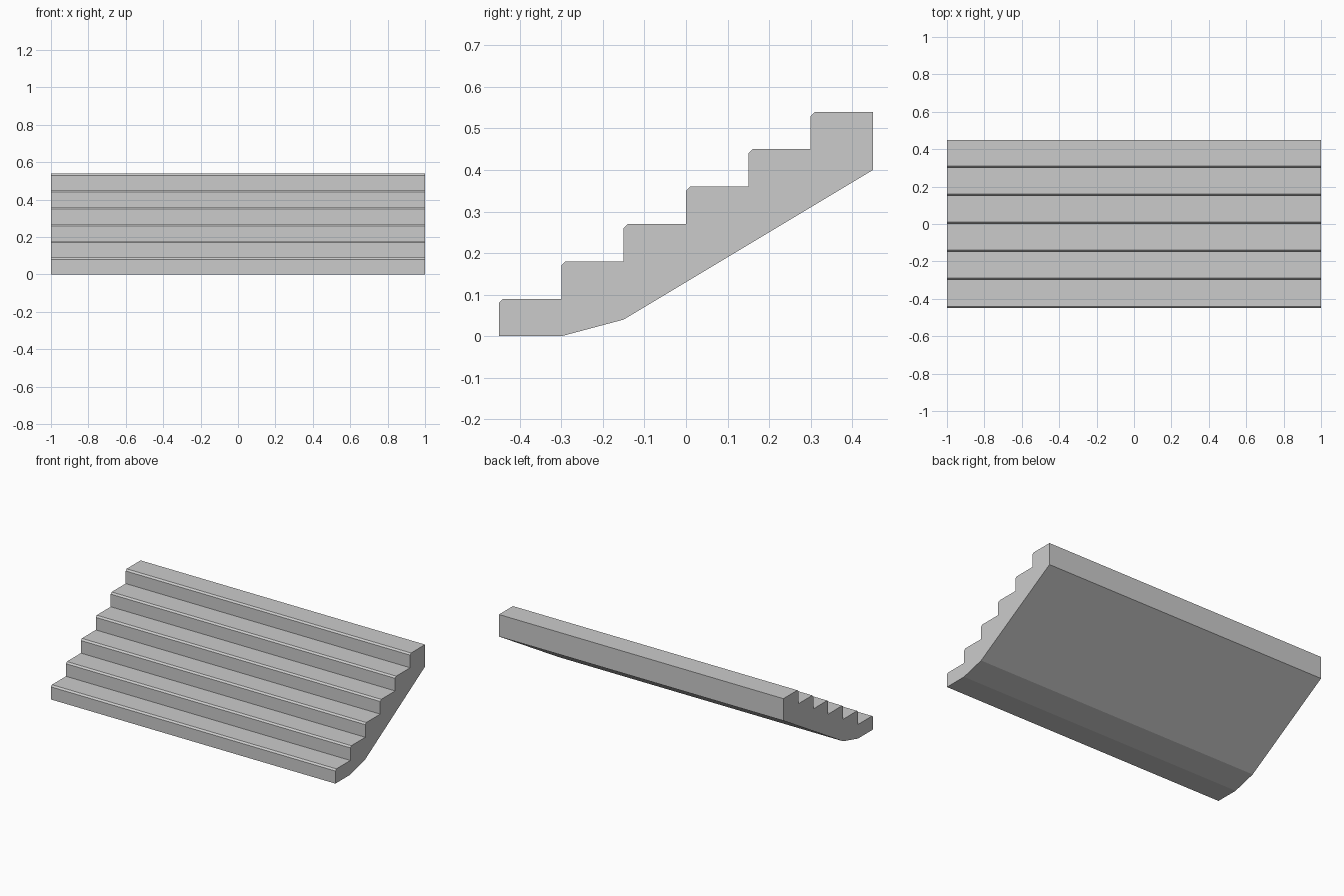
import bpy, bmesh

if "Cube" in bpy.data.objects:
    bpy.data.objects.remove(bpy.data.objects["Cube"])

STEPS, RUN, RISE, NOSE = 6, 0.15, 0.09, 0.01
WIDTH, DEPTH = 2.0, 0.9

# Side profile (y, z): sloped underside first, then the treads with chamfered noses
profile = [(-DEPTH / 2, 0.0)]
for i in range(STEPS):
    y, z = -DEPTH / 2 + i * RUN, (i + 1) * RISE
    profile += [(y, z - NOSE), (y + NOSE, z), (y + RUN, z)]
profile += [(0.45, 0.40), (-0.15, 0.04), (-0.30, 0.0)]

# Extrude the profile across the full width
bm = bmesh.new()
face = bm.faces.new([bm.verts.new((-WIDTH / 2, y, z)) for y, z in profile])
ext = bmesh.ops.extrude_face_region(bm, geom=[face])
verts = [g for g in ext["geom"] if isinstance(g, bmesh.types.BMVert)]
bmesh.ops.translate(bm, verts=verts, vec=(WIDTH, 0, 0))

# extrude_face_region may drop the source cap: restore any open end, then orient
open_edges = [e for e in bm.edges if e.is_boundary]
if open_edges:
    bmesh.ops.holes_fill(bm, edges=open_edges, sides=0)
bmesh.ops.recalc_face_normals(bm, faces=bm.faces)

mesh = bpy.data.meshes.new("stair_flight")
bm.to_mesh(mesh)
bm.free()
stairs = bpy.data.objects.new("stair_flight", mesh)
bpy.context.collection.objects.link(stairs)
